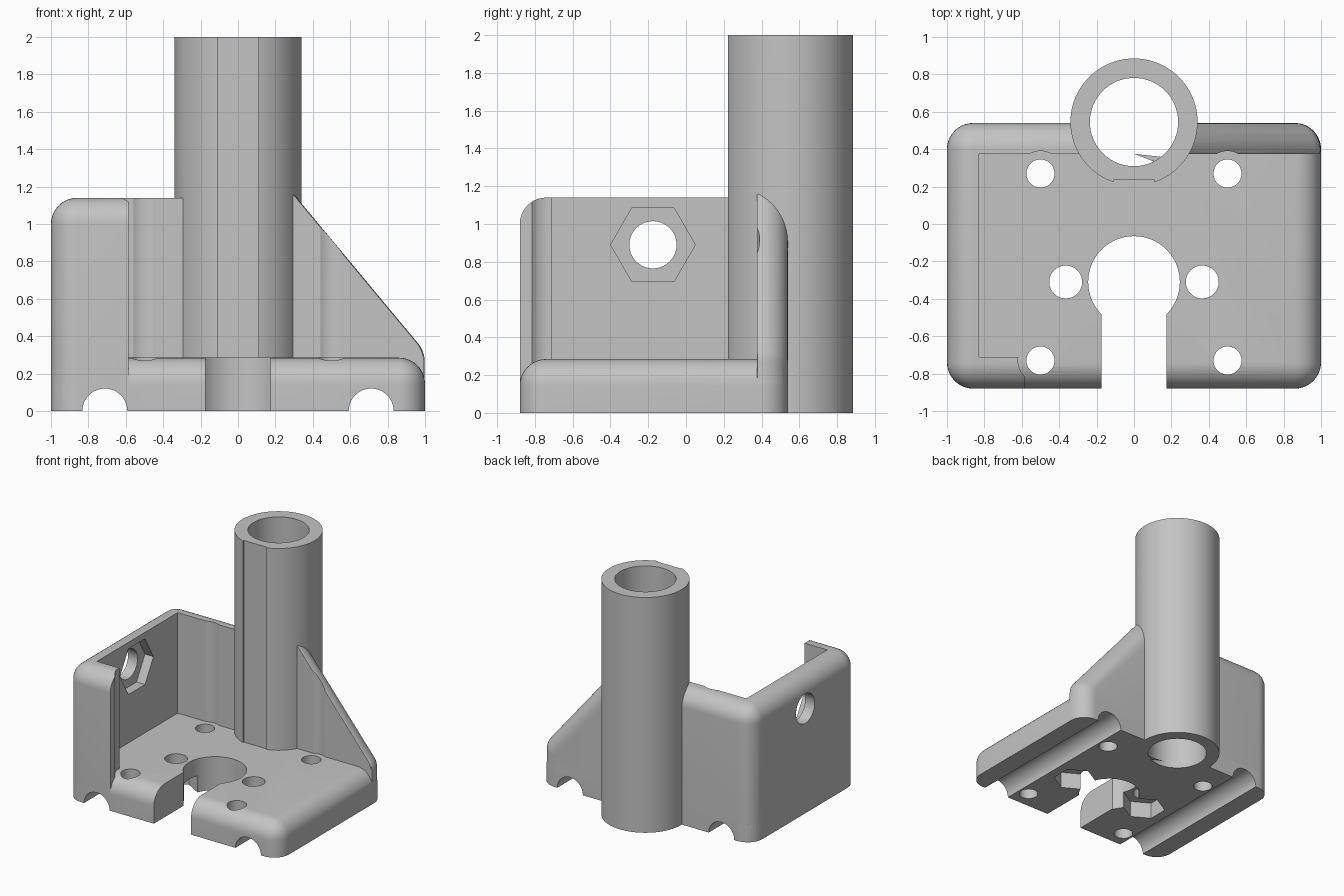
import bpy, bmesh, math
from mathutils import Matrix, Vector

default = bpy.data.objects.get("Cube")
if default:
    bpy.data.objects.remove(default, do_unlink=True)

grey = bpy.data.materials.new("plain grey")
grey.use_nodes = True
grey.diffuse_color = (0.55, 0.55, 0.55, 1)
grey.node_tree.nodes["Principled BSDF"].inputs["Base Color"].default_value = (0.55, 0.55, 0.55, 1)

FLOOR = 0.285      # top of the base plate
BACK = 0.375       # inner face of the back wall
R = 0.14           # edge rounding
TUBE_Y = 0.545


def finish(bm, name):
    bmesh.ops.recalc_face_normals(bm, faces=bm.faces[:])
    mesh = bpy.data.meshes.new(name)
    bm.to_mesh(mesh)
    bm.free()
    mesh.materials.append(grey)
    obj = bpy.data.objects.new(name, mesh)
    bpy.context.scene.collection.objects.link(obj)
    return obj


def box(name, lo, hi, rounding=0):
    """Box between two corners; rounding leaves only the bottom edges sharp."""
    lo, hi = Vector(lo), Vector(hi)
    bm = bmesh.new()
    bmesh.ops.create_cube(bm, size=1)
    bmesh.ops.scale(bm, vec=hi - lo, verts=bm.verts[:])
    bmesh.ops.translate(bm, vec=(lo + hi) / 2, verts=bm.verts[:])
    if rounding:
        edges = [e for e in bm.edges if max(v.co.z for v in e.verts) > lo.z + 0.01]
        bmesh.ops.bevel(bm, geom=edges, offset=rounding, segments=10,
                        profile=0.5, affect='EDGES', clamp_overlap=False)
    return finish(bm, name)


def rod(name, centre, radius, length, axis='Z', sides=64):
    bm = bmesh.new()
    turn = {'Z': Matrix(), 'X': Matrix.Rotation(math.pi / 2, 4, 'Y'),
            'Y': Matrix.Rotation(math.pi / 2, 4, 'X')}[axis]
    bmesh.ops.create_cone(bm, cap_ends=True, segments=sides, radius1=radius,
                          radius2=radius, depth=length,
                          matrix=Matrix.Translation(centre) @ turn)
    return finish(bm, name)


def combine(target, others, operation):
    bpy.context.view_layer.objects.active = target
    for other in others:
        mod = target.modifiers.new("combine", 'BOOLEAN')
        mod.operation = operation
        mod.solver = 'EXACT'
        mod.object = other
        bpy.ops.object.modifier_apply(modifier=mod.name)
        bpy.data.objects.remove(other, do_unlink=True)


def clearance(x, y):
    """Room for a screw head beside a wall."""
    return rod("clearance", (x, y, 1), 0.12, 4)


# Tall walls: left side, left half of the back, and a short front lip
walls = box("walls", (-1, -0.88, 0), (1, 0.54, 1.14), R)
combine(walls, [
    box("cavity", (-0.83, -0.71, FLOOR), (2, BACK, 3)),
    box("open_front", (-0.585, -2, -1), (2, BACK, 3)),
    box("open_right", (0, -2, -1), (2, 2, 3)),
    clearance(-0.5, 0.27), clearance(-0.5, -0.73)], 'DIFFERENCE')

# Sloping gusset: hull of rounded ends, flattened at the front and bottom
bm = bmesh.new()
for x, z in ((0.857, 0.27), (-0.007, 1.308)):
    for height in (z, 0):
        made = bmesh.ops.create_uvsphere(bm, u_segments=40, v_segments=24, radius=R,
                                         matrix=Matrix.Translation((x, 0.4, height)))
        for v in made["verts"]:
            v.co.y = max(v.co.y, BACK)
            v.co.z = max(v.co.z, 0) if height else 0
bmesh.ops.remove_doubles(bm, verts=bm.verts[:], dist=0.0005)
bmesh.ops.delete(bm, geom=bm.faces[:] + bm.edges[:], context='EDGES_FACES')
hull = bmesh.ops.convex_hull(bm, input=bm.verts[:])
loose = {g for g in hull["geom_interior"] + hull["geom_unused"]
         if isinstance(g, bmesh.types.BMVert)}
bmesh.ops.delete(bm, geom=list(loose), context='VERTS')
bmesh.ops.dissolve_limit(bm, angle_limit=0.002, verts=bm.verts[:], edges=bm.edges[:])
gusset = finish(bm, "gusset")
combine(gusset, [clearance(0.5, 0.27)], 'DIFFERENCE')

# Upright tube with a small flat on its front
tube = rod("tube", (0, TUBE_Y, 1), 0.34, 2, sides=96)
combine(tube, [box("tube_flat", (-0.11, 0, -1), (0.11, 0.235, 3))], 'DIFFERENCE')

# Base plate, merged with everything above
bracket = box("bracket", (-1, -0.88, 0), (1, 0.54, FLOOR), R)
combine(bracket, [walls, gusset, tube], 'UNION')

# Tube bore, central opening and front slot
cutters = [rod("bore", (0, TUBE_Y, 1), 0.236, 4),
           rod("opening", (0, -0.31, 0), 0.245, 1),
           box("slot", (-0.175, -2, -1), (0.175, -0.31, 0.5))]

# Screw holes, nut traps underneath and rod grooves, on both sides
for side in (-1, 1):
    cutters += [rod("screw_hole", (side * 0.5, y, 0), 0.075, 1) for y in (0.27, -0.73)]
    cutters += [rod("bolt_hole", (side * 0.365, -0.31, 0), 0.088, 1),
                rod("nut_trap", (side * 0.365, -0.31, 0), 0.17, 0.28, sides=6),
                rod("groove", (side * 0.712, 0, 0), 0.12, 4, 'Y')]

# Hole through the left wall with a hexagonal pocket inside
cutters += [rod("wall_hole", (-0.9, -0.175, 0.89), 0.125, 0.5, 'X'),
            rod("wall_pocket", (-0.81, -0.175, 0.89), 0.224, 0.2, 'X', 6)]
combine(bracket, cutters, 'DIFFERENCE')

# Smooth shading with sharp edges kept
bpy.ops.object.select_all(action='DESELECT')
bracket.select_set(True)
bpy.context.view_layer.objects.active = bracket
bpy.ops.object.shade_smooth_by_angle(angle=math.radians(30))
